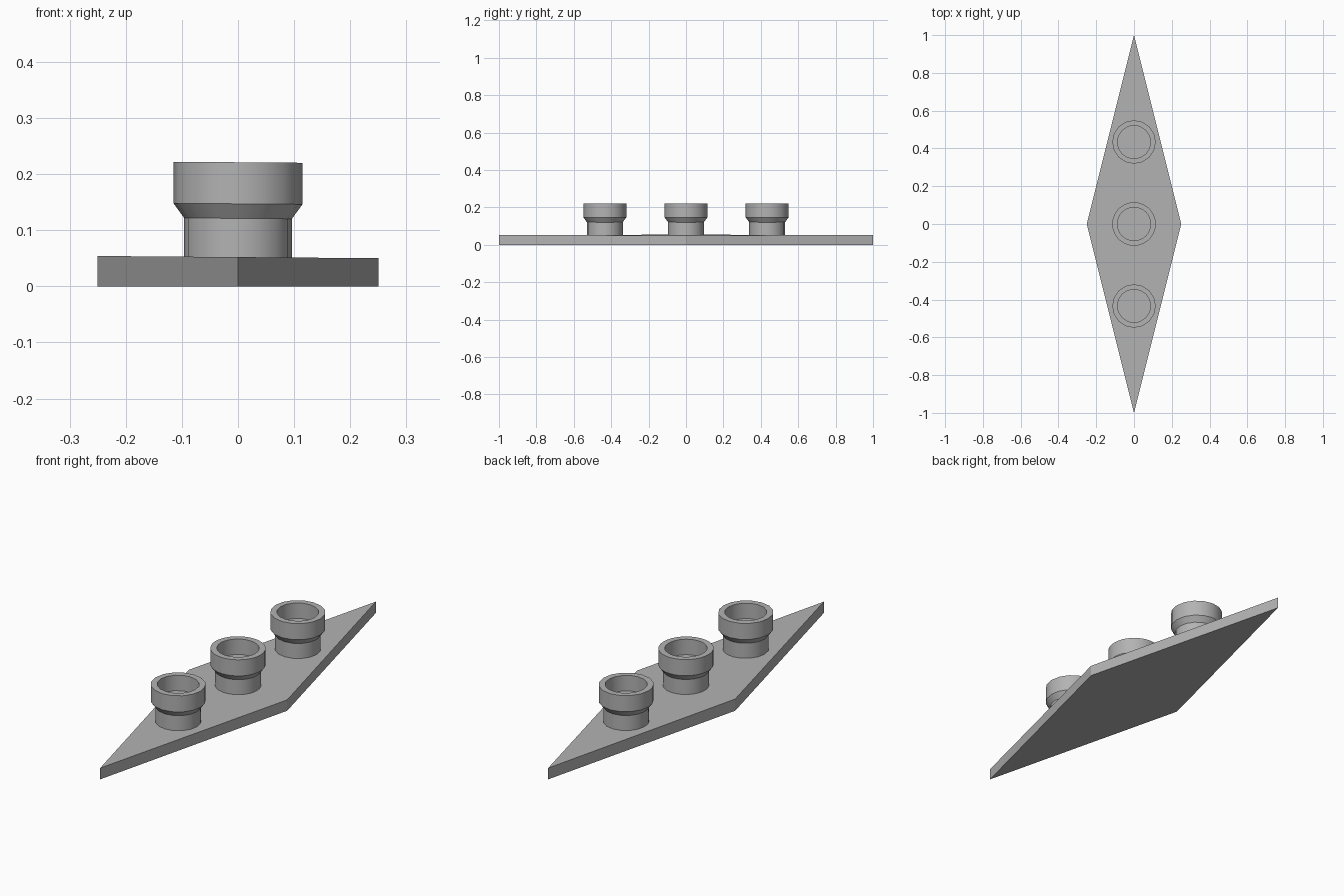
import bpy, bmesh, math

if "Cube" in bpy.data.objects:
    bpy.data.objects.remove(bpy.data.objects["Cube"])

grey = bpy.data.materials.new("plain grey")
grey.diffuse_color = (0.45, 0.45, 0.45, 1)
grey.use_nodes = True
grey.node_tree.nodes["Principled BSDF"].inputs["Base Color"].default_value = grey.diffuse_color

BASE_TOP = 0.052


def finish(bm, name, y=0.0, smooth=False):
    # Upper surfaces lean very slightly towards +x
    for v in bm.verts:
        if v.co.z > 0.01:
            v.co.z -= 0.008 * v.co.x
    bmesh.ops.recalc_face_normals(bm, faces=bm.faces)
    mesh = bpy.data.meshes.new(name)
    bm.to_mesh(mesh)
    bm.free()
    mesh.materials.append(grey)
    ob = bpy.data.objects.new(name, mesh)
    ob.location.y = y
    bpy.context.collection.objects.link(ob)
    if smooth:
        bpy.ops.object.select_all(action='DESELECT')
        ob.select_set(True)
        bpy.context.view_layer.objects.active = ob
        bpy.ops.object.shade_smooth_by_angle(angle=math.radians(32))


# Diamond base plate
bm = bmesh.new()
corners = [(0.25, 0), (0, 1), (-0.25, 0), (0, -1)]
face = bm.faces.new([bm.verts.new((x, y, 0)) for x, y in corners])
ext = bmesh.ops.extrude_face_region(bm, geom=[face], use_keep_orig=True)
for g in ext["geom"]:
    if isinstance(g, bmesh.types.BMVert):
        g.co.z = BASE_TOP
finish(bm, "base_plate")

# Cup profile (radius, height): neck, flare, collar, rim, recess floor
PROFILE = [(0.096, BASE_TOP - 0.01), (0.096, 0.121), (0.115, 0.147),
           (0.115, 0.221), (0.088, 0.221), (0.088, 0.15)]


def cup(name, y, sides):
    bm = bmesh.new()
    rings = []
    for r, z in PROFILE:
        rings.append([bm.verts.new((r * math.cos(a), r * math.sin(a), z))
                      for a in (math.tau * i / sides for i in range(sides))])
    for low, high in zip(rings, rings[1:]):
        for i in range(sides):
            j = (i + 1) % sides
            bm.faces.new((low[i], low[j], high[j], high[i]))
    bm.faces.new(rings[0][::-1])
    bm.faces.new(rings[-1])
    finish(bm, name, y, True)


cup("front_cup", -0.434, 16)
cup("middle_cup", 0.0, 32)
cup("back_cup", 0.434, 16)
